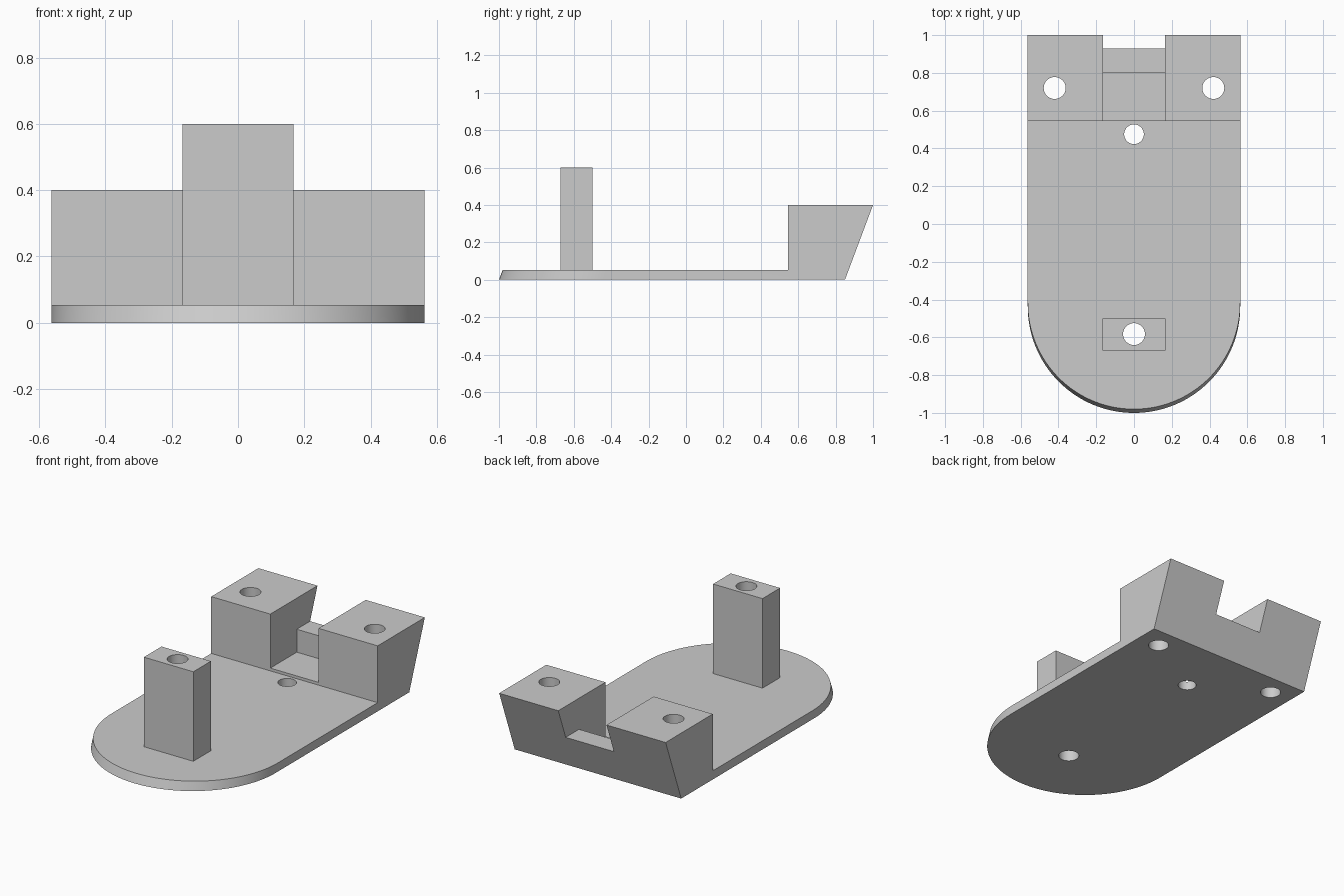
import bpy, bmesh
from math import pi, cos, sin, radians

default = bpy.data.objects.get("Cube")
if default:
    bpy.data.objects.remove(default, do_unlink=True)

gray = bpy.data.materials.new("light gray")
gray.use_nodes = True
gray.diffuse_color = (0.6, 0.6, 0.6, 1)
gray.node_tree.nodes["Principled BSDF"].inputs["Base Color"].default_value = (0.6, 0.6, 0.6, 1)

HALF_W = 0.5625      # half width of the base
PLATE_Z = 0.053      # plate thickness
BLOCK_Z = 0.4        # height of the rear blocks
BLOCK_Y = 0.545      # front of the rear blocks
LEAN = 0.375         # backward lean of the outline per unit of height


def prism(name, outline, z0, z1, lean=0.0):
    """Extrude an xy outline upward, sliding it back by lean."""
    bm = bmesh.new()
    bottom, top = ([bm.verts.new((x, y + lean * z, z)) for x, y in outline] for z in (z0, z1))
    bm.faces.new(bottom)
    bm.faces.new(top)
    n = len(outline)
    for i in range(n):
        j = (i + 1) % n
        bm.faces.new((bottom[i], bottom[j], top[j], top[i]))
    bmesh.ops.recalc_face_normals(bm, faces=bm.faces)
    mesh = bpy.data.meshes.new(name)
    bm.to_mesh(mesh)
    bm.free()
    mesh.materials.append(gray)
    obj = bpy.data.objects.new(name, mesh)
    bpy.context.collection.objects.link(obj)
    return obj


def box(name, half_x, y0, y1, z0, z1):
    return prism(name, [(-half_x, y0), (half_x, y0), (half_x, y1), (-half_x, y1)], z0, z1)


def hole(x, y, r, n=48):
    ring = [(x + r * cos(2 * pi * i / n), y + r * sin(2 * pi * i / n)) for i in range(n)]
    return prism("hole_cutter", ring, -0.5, 1)


def select(obj):
    bpy.ops.object.select_all(action='DESELECT')
    obj.select_set(True)
    bpy.context.view_layer.objects.active = obj


def cut(obj, cutter):
    """Subtract a cutter from a part, then discard the cutter."""
    cutter.hide_render = True
    mod = obj.modifiers.new("cut", 'BOOLEAN')
    mod.operation = 'DIFFERENCE'
    mod.solver = 'EXACT'
    mod.object = cutter
    select(obj)
    bpy.ops.object.modifier_apply(modifier=mod.name)
    bpy.data.objects.remove(cutter, do_unlink=True)


# Base with rounded front and leaning back, as one full-height block
arc_y = HALF_W - 1
steps = 64
outline = [(HALF_W * cos(a), arc_y + HALF_W * sin(a))
           for a in (pi + pi * i / steps for i in range(steps + 1))]
outline += [(HALF_W, 0.85), (-HALF_W, 0.85)]
base = prism("base_with_rear_blocks", outline, 0, BLOCK_Z, LEAN)

# Clear the space above the plate, then the stepped notch between the blocks
cut(base, box("plate_clearance", 1, -2, BLOCK_Y, PLATE_Z, 1))
cut(base, box("notch_floor", 0.163, 0.4, 0.8, 0.07, 1))
cut(base, box("notch_ledge", 0.163, 0.7, 2, 0.21, 1))

# Upright front post
post = box("front_post", 0.167, -0.67, -0.5, PLATE_Z, 0.6)

# Screw holes
for x, y, r in ((0.42, 0.72, 0.058), (-0.42, 0.72, 0.058), (0, 0.475, 0.052), (0, -0.583, 0.058)):
    cut(base, hole(x, y, r))
cut(post, hole(0, -0.583, 0.058))

for part in (base, post):
    select(part)
    bpy.ops.object.shade_smooth_by_angle(angle=radians(30))
